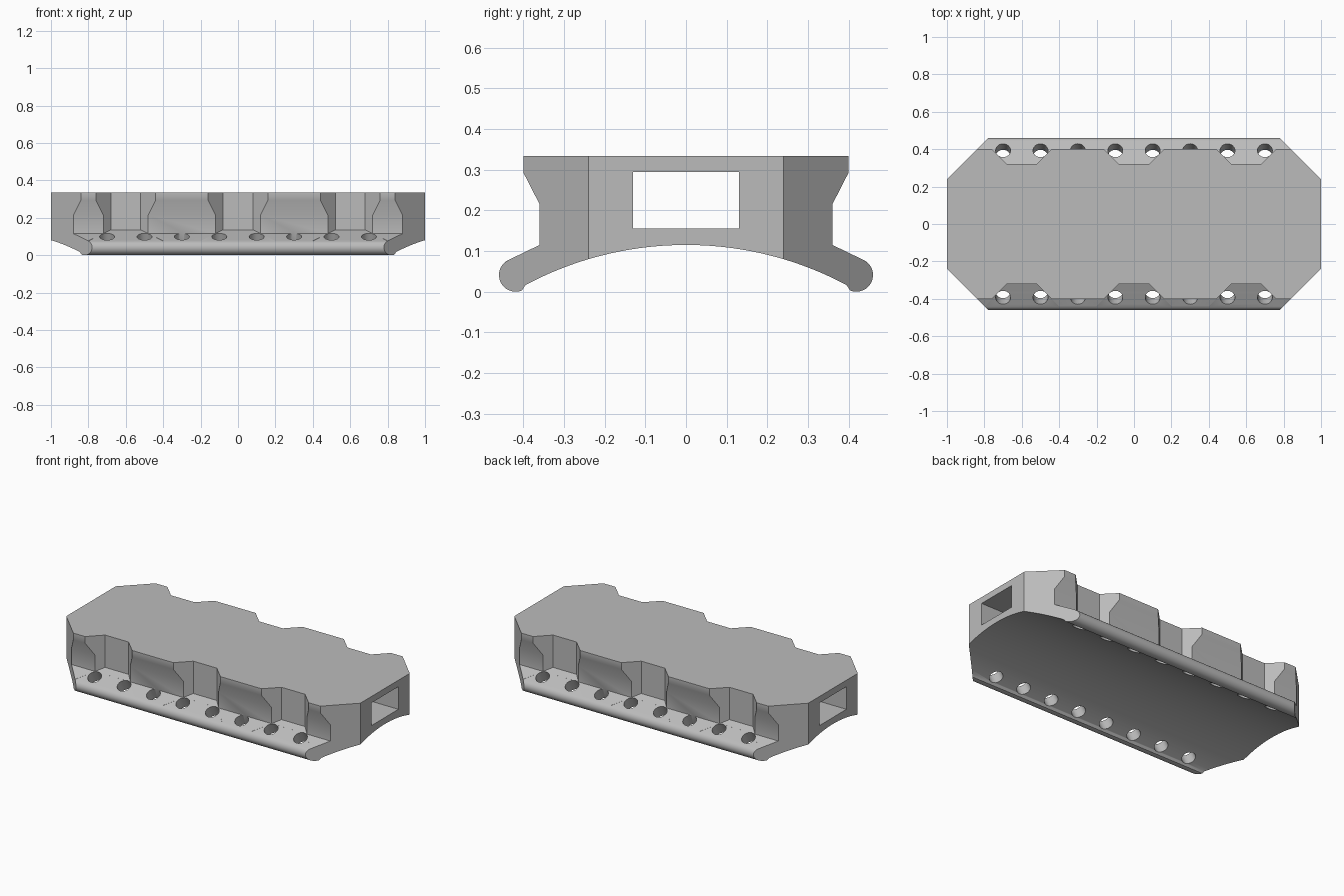
import bpy
import bmesh
from math import sin, cos, pi, sqrt, atan2
from mathutils import Vector, Matrix

old = bpy.data.objects.get("Cube")
if old:
    bpy.data.objects.remove(old, do_unlink=True)

GREY = (0.5, 0.5, 0.5, 1)
mat = bpy.data.materials.new("plain grey")
mat.use_nodes = True
mat.diffuse_color = GREY
mat.node_tree.nodes["Principled BSDF"].inputs["Base Color"].default_value = GREY


def prism(name, points, offset):
    """Extrude a closed outline of 3D points along offset."""
    bm = bmesh.new()
    face = bm.faces.new([bm.verts.new(p) for p in points])
    res = bmesh.ops.extrude_face_region(bm, geom=[face])
    verts = [g for g in res["geom"] if isinstance(g, bmesh.types.BMVert)]
    bmesh.ops.translate(bm, verts=verts, vec=offset)
    bmesh.ops.recalc_face_normals(bm, faces=bm.faces)
    mesh = bpy.data.meshes.new(name)
    bm.to_mesh(mesh)
    bm.free()
    obj = bpy.data.objects.new(name, mesh)
    bpy.context.collection.objects.link(obj)
    obj.data.materials.append(mat)
    return obj


def boolean(target, tool, operation="DIFFERENCE"):
    """Apply a boolean, then discard the tool."""
    mod = target.modifiers.new("cut", "BOOLEAN")
    mod.operation = operation
    mod.solver = "EXACT"
    mod.object = tool
    bpy.context.view_layer.objects.active = target
    bpy.ops.object.modifier_apply(modifier=mod.name)
    bpy.data.objects.remove(tool, do_unlink=True)


# Cross-section: arched underside, round lip, flared grip side
R, CREST = 0.84, 0.115
LIP_Y, LIP_Z, LIP_R = 0.419, 0.041, 0.041
SLOPE = Vector((0.08, -0.04)).normalized()
NORMAL = Vector((-SLOPE.y, SLOPE.x))
half = []
for i in range(21):
    y = 0.395 * i / 20
    half.append((y, CREST - R + sqrt(R * R - y * y)))
start, end = -pi * 0.62, atan2(NORMAL.y, NORMAL.x)
for i in range(17):
    a = start + (end - start) * i / 16
    half.append((LIP_Y + LIP_R * cos(a), LIP_Z + LIP_R * sin(a)))
half += [(0.36, 0.115), (0.36, 0.215), (0.4, 0.293), (0.4, 0.334)]
outline = half + [(-y, z) for y, z in reversed(half[1:])]
body = prism("rail_cover", [(-1, y, z) for y, z in outline], (2, 0, 0))

# Chamfered ends seen from above
plan = [(1, 0.24), (0.75, 0.49), (-0.75, 0.49), (-1, 0.24)]
plan += [(-x, -y) for x, y in plan]
boolean(body, prism("plan_trim", [(x * 1.0, y, -0.1) for x, y in plan], (0, 0, 0.6)), "INTERSECT")

# Rectangular tunnel running end to end
slot = [(-0.13, 0.155), (0.13, 0.155), (0.13, 0.294), (-0.13, 0.294)]
boolean(body, prism("slot_cutter", [(-1.2, y, z) for y, z in slot], (2.4, 0, 0)))

# Finger notches with sloping floors, three on each side
for side in (-1, 1):
    for cx in (-0.6, 0, 0.6):
        notch = [(-0.08, 0.32), (0.08, 0.32), (0.22, 0.46), (-0.22, 0.46)]
        cutter = prism("notch_cutter", [(cx + x, side * y, 0) for x, y in notch], (0, 0, 0.5))
        for v in cutter.data.vertices:
            if v.co.z < 0.2:
                v.co.z = 0.1152 - 0.5 * (abs(v.co.y) - 0.36)
        boolean(body, cutter)

# Holes drilled square to the lip, eight on each side
HOLE_R = 0.04
for side in (-1, 1):
    axis = Vector((0, side * NORMAL.x, NORMAL.y))
    across = Vector((0, side * SLOPE.x, SLOPE.y))
    centre = Vector((0, side * 0.393, 0.0985))
    for cx in (-0.7, -0.5, -0.3, -0.1, 0.1, 0.3, 0.5, 0.7):
        ring = []
        for i in range(24):
            a = 2 * pi * i / 24
            ring.append(centre + Vector((cx + HOLE_R * cos(a), 0, 0))
                        + across * HOLE_R * sin(a) - axis * 0.15)
        boolean(body, prism("hole_cutter", ring, axis * 0.25))

# Smooth curved faces, keep crisp edges
bpy.ops.object.select_all(action="DESELECT")
body.select_set(True)
bpy.context.view_layer.objects.active = body
bpy.ops.object.shade_smooth_by_angle(angle=pi / 6)
